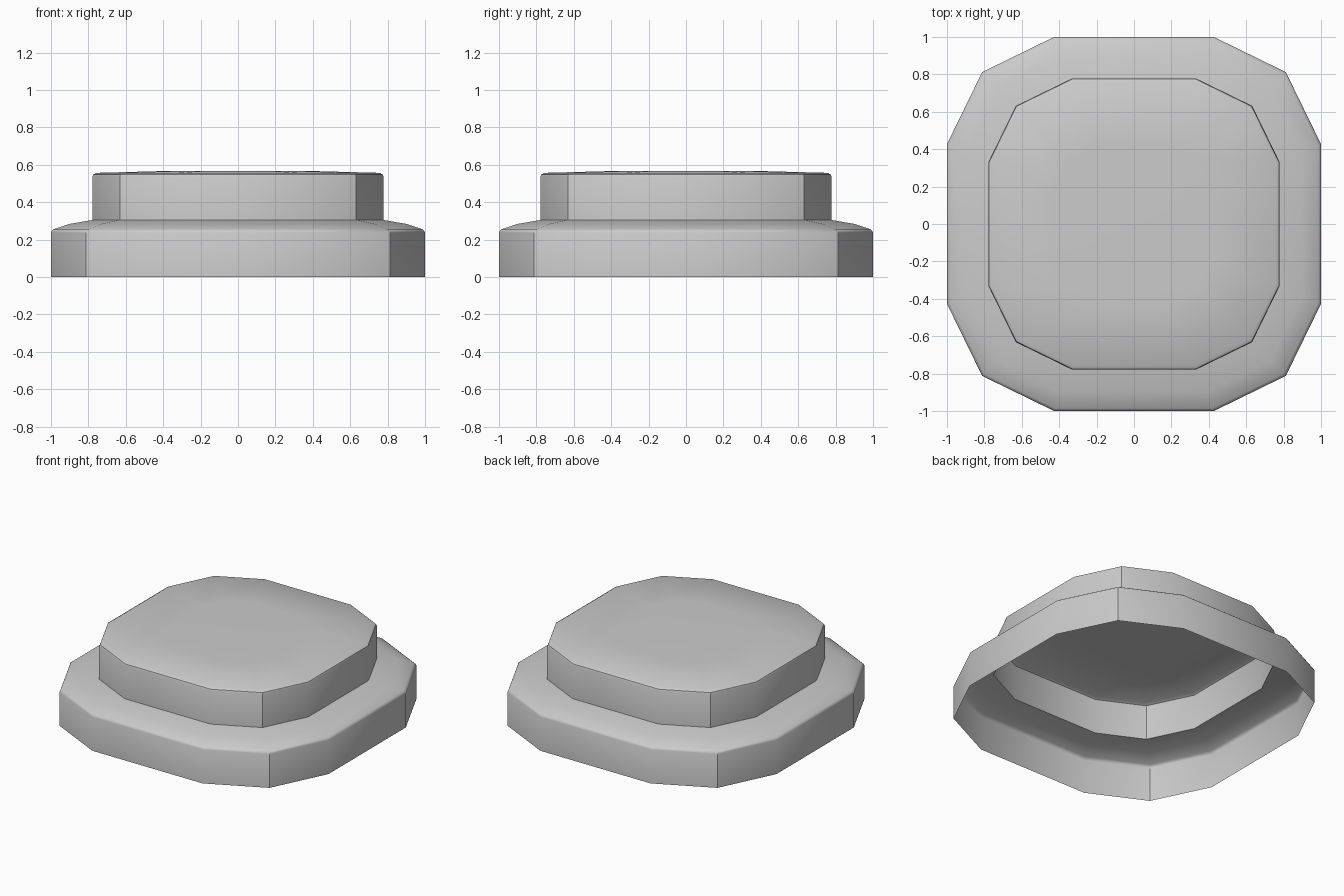
import bpy, bmesh

if "Cube" in bpy.data.objects:
    bpy.data.objects.remove(bpy.data.objects["Cube"])

# Twelve-sided outline, built from one quarter and rotated around
quarter = [(1.0, -0.427), (1.0, 0.427), (0.812, 0.812)]
outline = []
for i in range(4):
    for x, y in quarter:
        for _ in range(i):
            x, y = -y, x
        outline.append((x, y))

# Stepped profile: (outline scale, height)
profile = [(1.0, 0.0), (1.0, 0.237), (0.996, 0.247), (0.985, 0.256),
           (0.90, 0.284), (0.778, 0.305),
           (0.778, 0.535), (0.774, 0.547), (0.757, 0.557), (0.42, 0.566)]

# Hollow stepped cap, open underneath
bm = bmesh.new()
rings = [[bm.verts.new((x * s, y * s, z)) for x, y in outline] for s, z in profile]
n = len(outline)
for low, high in zip(rings, rings[1:]):
    for i in range(n):
        j = (i + 1) % n
        bm.faces.new((low[i], low[j], high[j], high[i]))
bm.faces.new(rings[-1])

mesh = bpy.data.meshes.new("stepped_cap")
bm.to_mesh(mesh)
bm.free()
cap = bpy.data.objects.new("stepped_cap", mesh)
bpy.context.collection.objects.link(cap)

# Smooth faces, keeping the diagonal corners crisp
bpy.context.view_layer.objects.active = cap
cap.select_set(True)
bpy.ops.object.shade_smooth_by_angle(angle=0.56)
